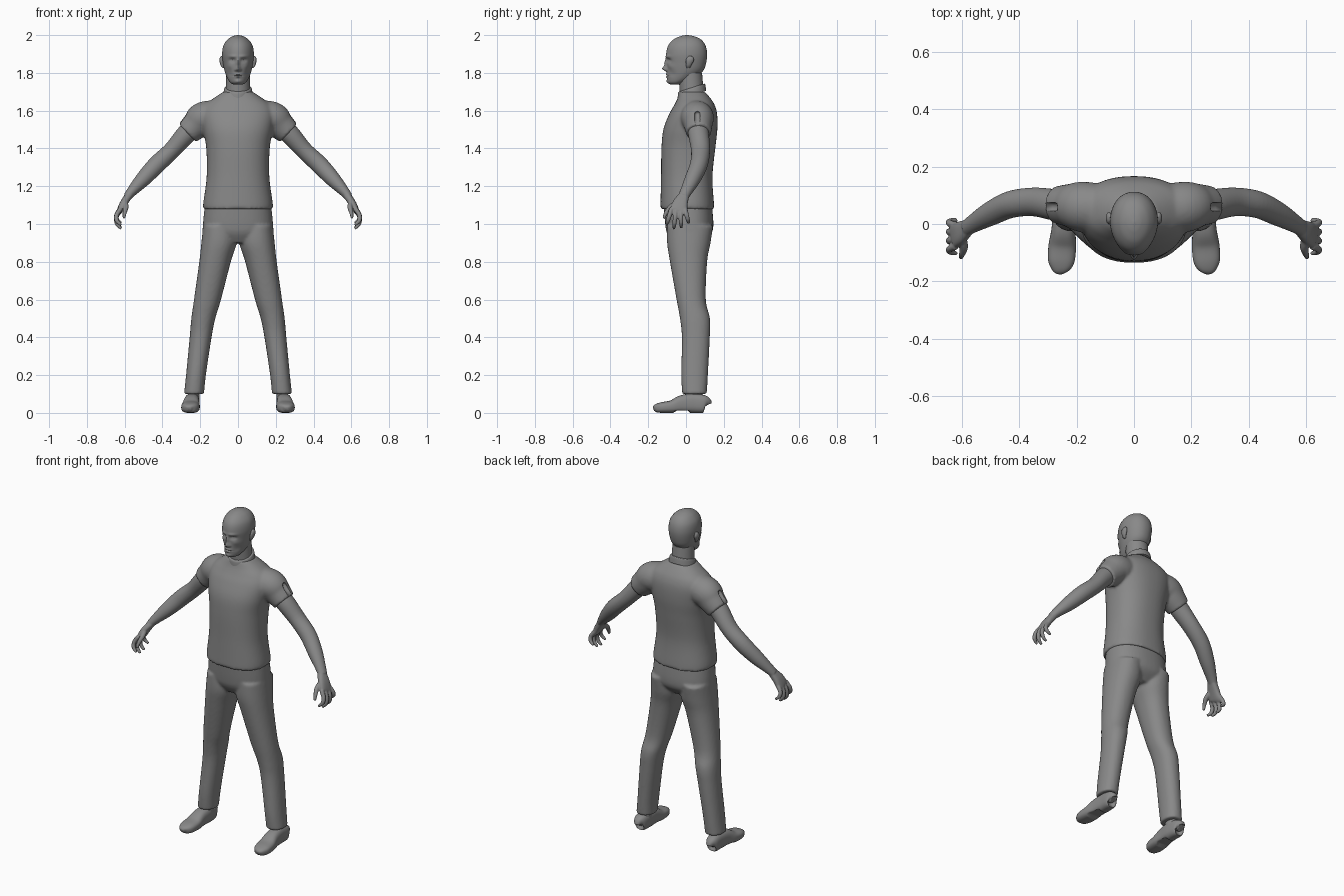
import bpy, bmesh, math
from mathutils import Vector

old = bpy.data.objects.get("Cube")
if old:
    bpy.data.objects.remove(old, do_unlink=True)

grey = bpy.data.materials.new("plain grey")
grey.use_nodes = True
grey.diffuse_color = (0.25, 0.25, 0.25, 1)
grey.node_tree.nodes["Principled BSDF"].inputs["Base Color"].default_value = grey.diffuse_color

Y, Z = Vector((0, 1, 0)), Vector((0, 0, 1))


def spline(points, steps):
    """Smooth curve through tuples of any length."""
    pts = [points[0]] + points + [points[-1]]
    out = []
    for a, b, c, d in zip(pts, pts[1:], pts[2:], pts[3:]):
        for k in range(steps):
            t = k / steps
            out.append([q + t / 2 * (r - p + t * (2 * p - 5 * q + 4 * r - s + t * (3 * (q - r) + s - p)))
                        for p, q, r, s in zip(a, b, c, d)])
    return out + [list(points[-1])]


def loft(bm, sections, up=None, n=32, power=2.0, taper=0.0, steps=6):
    """Skin rings (x, y, z, radius a, radius b); rings are level unless up is given."""
    secs = spline(sections, steps)
    rings = []
    for i, (x, y, z, ra, rb) in enumerate(secs):
        a, b = Vector((1, 0, 0)), Y
        if up:
            ahead, behind = secs[min(i + 1, len(secs) - 1)], secs[max(i - 1, 0)]
            t = (Vector(ahead[:3]) - Vector(behind[:3])).normalized()
            a = t.cross(up).normalized()
            b = a.cross(t)
        ring = []
        for k in range(n):
            w = math.tau * k / n
            c, s = math.cos(w), math.sin(w)
            u = math.copysign(abs(c) ** (2 / power), c) * (1 + taper * min(s, 0))
            v = math.copysign(abs(s) ** (2 / power), s)
            ring.append(bm.verts.new(Vector((x, y, z)) + a * ra * u + b * rb * v))
        rings.append(ring)
    for r, q in zip(rings, rings[1:]):
        for k in range(n):
            bm.faces.new((r[k], r[(k + 1) % n], q[(k + 1) % n], q[k]))
    bm.faces.new(rings[0])
    bm.faces.new(rings[-1])


def spans(rows):
    """Turn level (z, x0, x1, y0, y1) extents into loft sections."""
    return [((a + b) / 2, (c + d) / 2, z, (b - a) / 2, (d - c) / 2) for z, a, b, c, d in rows]


def sided(rows, s):
    return [(s * r[0],) + tuple(r[1:]) for r in rows]


def finish(bm, name, voxel=0, smooth=0):
    bmesh.ops.recalc_face_normals(bm, faces=bm.faces)
    me = bpy.data.meshes.new(name)
    bm.to_mesh(me)
    bm.free()
    me.materials.append(grey)
    me.shade_smooth()
    me.set_sharp_from_angle(angle=math.radians(50))
    ob = bpy.data.objects.new(name, me)
    bpy.context.collection.objects.link(ob)
    if voxel:
        m = ob.modifiers.new("merge", 'REMESH')
        m.mode, m.voxel_size, m.use_smooth_shade = 'VOXEL', voxel, True
        m = ob.modifiers.new("relax", 'SMOOTH')
        m.factor, m.iterations = 0.5, smooth
    return ob


# Shirt: torso and both sleeves merged
bm = bmesh.new()
torso = [(1.08, .183, -.135, .15), (1.11, .184, -.135, .148), (1.25, .166, -.132, .14),
         (1.4, .168, -.13, .155), (1.5, .185, -.12, .166), (1.58, .195, -.09, .165),
         (1.63, .175, -.062, .152), (1.665, .13, -.045, .13), (1.7, .078, -.035, .1)]
loft(bm, spans([(z, -w, w, f, b) for z, w, f, b in torso]), n=48, power=2.3)
sleeve = [(.09, .05, 1.575, .08, .085), (.18, .06, 1.56, .088, .088),
          (.225, .065, 1.522, .077, .075), (.268, .066, 1.482, .066, .066)]
for s in (1, -1):
    loft(bm, sided(sleeve, s), up=Y)
shirt = finish(bm, "shirt", 0.008, 5)

# Notches in the sleeve hems
bm = bmesh.new()
for s in (1, -1):
    loft(bm, sided([(.262, .06, 1.592, .004, .004), (.274, .06, 1.58, .014, .015),
                    (.34, .06, 1.51, .014, .015)], s), up=Y, n=16, steps=3)
cutter = finish(bm, "notch_cutter")
cutter.hide_render = cutter.hide_viewport = True
cut = shirt.modifiers.new("notches", 'BOOLEAN')
cut.operation, cut.object = 'DIFFERENCE', cutter

# Collar band, higher at the back
bm = bmesh.new()
loft(bm, spans([(1.68, -.08, .08, -.045, .107), (1.715, -.073, .073, -.042, .102),
                (1.722, -.067, .067, -.036, .096)]), n=48)
for v in bm.verts:
    v.co.z += 0.32 * (v.co.y - .03)
finish(bm, "collar")

# Trousers: pelvis and both legs merged
bm = bmesh.new()
pelvis = [(1.095, .176, -.118, .138), (1.0, .185, -.11, .145), (.95, .18, -.1, .135), (.9, .1, -.07, .09)]
loft(bm, spans([(z, -w, w, f, b) for z, w, f, b in pelvis]), n=48, power=2.3)
leg = [(.99, .015, .185, -.1, .143), (.9, .008, .194, -.1, .13), (.8, .038, .205, -.085, .112),
       (.6, .09, .233, -.05, .105), (.5, .12, .247, -.032, .127), (.4, .14, .256, -.022, .126),
       (.2, .17, .275, -.025, .116), (.1, .18, .286, -.02, .11)]
for s in (1, -1):
    loft(bm, sided(spans(leg), s), power=2.2)
finish(bm, "trousers", 0.008, 4)

# Arms with hands
arm = [(.2, .06, 1.55, .05, .055), (.27, .066, 1.48, .053, .055), (.35, .077, 1.39, .046, .05),
       (.43, .068, 1.315, .047, .047), (.5, .036, 1.24, .041, .042), (.56, .002, 1.175, .028, .032),
       (.585, -.014, 1.145, .022, .028)]
palm = [(.575, -.008, 1.155, .02, .026), (.605, -.03, 1.11, .02, .04),
        (.625, -.04, 1.072, .016, .045), (.632, -.045, 1.06, .009, .038)]
thumb = [(.6, -.04, 1.12, .015), (.593, -.08, 1.09, .014), (.6, -.105, 1.06, .011), (.604, -.118, 1.03, .007)]
for s, side in ((1, "left"), (-1, "right")):
    bm = bmesh.new()
    loft(bm, sided(arm, s), up=Y)
    loft(bm, sided(palm, s), up=Y, power=2.6)
    loft(bm, sided([p + p[-1:] for p in thumb], s), up=Y, n=16)
    for i, length in enumerate((.85, 1.05, 1, .75)):
        base, fan = -.077 + .024 * i, -.026 + .015 * i
        bend = [(.622, 0, .013), (.643, .4, .012), (.641, .75, .011), (.618, 1, .007)]
        loft(bm, sided([(x, base + fan * t, 1.08 - .1 * t * length, r, r) for x, t, r in bend], s), up=Y, n=16)
    finish(bm, side + "_arm", 0.004, 3)

# Head, with facial relief pushed in and out of the front
bm = bmesh.new()
skull = [(1.738, .024, -.082, -.03), (1.75, .042, -.096, .0), (1.775, .058, -.1, .05),
         (1.81, .071, -.1, .09), (1.85, .079, -.102, .106), (1.9, .084, -.105, .112),
         (1.945, .077, -.094, .103), (1.977, .055, -.066, .079), (1.994, .028, -.03, .043),
         (2.0, .004, .0, .01)]
loft(bm, spans([(z, -w, w, f, b) for z, w, f, b in skull]), n=128, power=2.15, taper=.14, steps=10)
relief = [(0, 1.822, .012, .013, -.023), (0, 1.85, .009, .022, -.013), (.013, 1.816, .007, .007, -.006),
          (.03, 1.866, .016, .01, .013), (.03, 1.864, .009, .005, -.005), (.028, 1.887, .022, .007, -.006),
          (.045, 1.835, .014, .014, -.004), (.045, 1.795, .014, .018, .005), (0, 1.792, .017, .005, -.007),
          (0, 1.785, .022, .002, .005), (0, 1.778, .015, .005, -.006), (0, 1.754, .016, .01, -.006)]
for v in bm.verts:
    if v.co.y < -.01:
        x, z = abs(v.co.x), v.co.z
        v.co.y += sum(amp * math.exp(-((x - px) / w) ** 2 - ((z - pz) / h) ** 2)
                      for px, pz, w, h, amp in relief)
finish(bm, "head")

# Neck
bm = bmesh.new()
loft(bm, spans([(1.66, -.066, .066, -.03, .096), (1.74, -.063, .063, -.036, .09),
                (1.8, -.062, .062, -.04, .085)]))
finish(bm, "neck")

# Ears, ankles and shoes
shoe = [(.245, .11, .04, .012, .022), (.245, .1, .046, .034, .045), (.243, .04, .051, .04, .051),
        (.246, -.02, .047, .042, .047), (.25, -.075, .033, .048, .034), (.254, -.13, .028, .046, .028),
        (.257, -.16, .024, .03, .021), (.257, -.172, .02, .01, .01)]
for s, side in ((1, "left"), (-1, "right")):
    bm = bmesh.new()
    loft(bm, sided([(.076, .012, 1.825, .005, .008), (.083, .014, 1.84, .009, .014), (.087, .02, 1.865, .011, .021),
                    (.087, .022, 1.882, .008, .016), (.083, .022, 1.89, .003, .005)], s), n=20)
    finish(bm, side + "_ear")

    bm = bmesh.new()
    loft(bm, sided([(.234, .045, .06, .03, .043), (.236, .045, .16, .03, .04)], s))
    finish(bm, side + "_ankle")

    bm = bmesh.new()
    loft(bm, sided(shoe, s), up=Z, power=2.7)
    for v in bm.verts:
        # flat sole with a raised arch in front of the heel
        floor = .012 if -.06 < v.co.y < .02 else 0
        v.co.z = max(v.co.z, floor)
    finish(bm, side + "_shoe")
